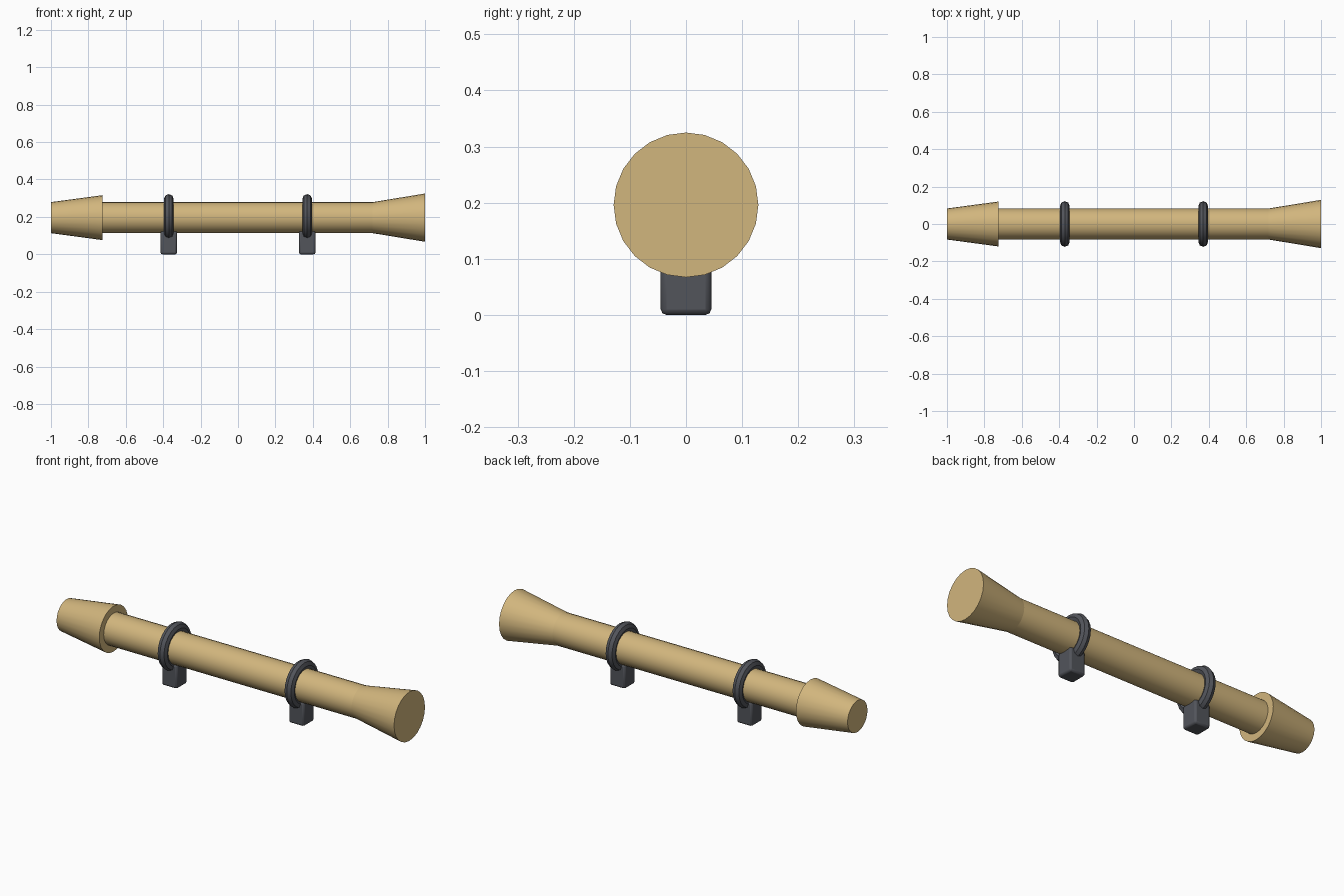
import bpy, math

cube = bpy.data.objects.get("Cube")
if cube:
    bpy.data.objects.remove(cube, do_unlink=True)

AXIS_Z = 0.196      # height of the tube axis
TUBE_R = 0.083
SIDES = 24


def material(name, rgb):
    m = bpy.data.materials.new(name)
    m.use_nodes = True
    m.diffuse_color = (*rgb, 1)
    m.node_tree.nodes["Principled BSDF"].inputs["Base Color"].default_value = (*rgb, 1)
    return m


brass = material("pale_brass", (0.64, 0.465, 0.205))
dark = material("dark_metal", (0.085, 0.09, 0.105))


def finish(name, mat):
    ob = bpy.context.object
    ob.name = name
    ob.data.materials.append(mat)
    bpy.ops.object.shade_smooth_by_angle(angle=math.radians(30))
    return ob


def section(name, x1, r1, x2, r2):
    """Round section along x, from radius r1 at x1 to r2 at x2."""
    bpy.ops.mesh.primitive_cone_add(
        vertices=SIDES, radius1=r1, radius2=r2, depth=x2 - x1,
        location=((x1 + x2) / 2, 0, AXIS_Z), rotation=(0, math.pi / 2, 0))
    return finish(name, brass)


# Sight body: eyepiece, tube and flared objective
section("eyepiece", -1, TUBE_R, -0.725, 0.12)
section("main_tube", -0.73, TUBE_R, 0.72, TUBE_R)
section("objective_bell", 0.72, TUBE_R, 1, 0.129)

# Mounting rings with a bevelled foot below each
for side, x in (("right", -0.37), ("left", 0.37)):
    bpy.ops.mesh.primitive_torus_add(
        major_radius=0.096, minor_radius=0.026, major_segments=SIDES,
        minor_segments=8, location=(x, 0, 0.2), rotation=(0, math.pi / 2, 0))
    finish(side + "_ring", dark)

    height = 0.125
    bpy.ops.mesh.primitive_cube_add(size=1, location=(x, 0, height / 2))
    bpy.context.object.scale = (0.088, 0.09, height)
    bpy.ops.object.transform_apply(location=False, rotation=False, scale=True)
    foot = finish(side + "_mount_foot", dark)
    bevel = foot.modifiers.new("edge_bevel", "BEVEL")
    bevel.width = 0.01
    bevel.segments = 2
